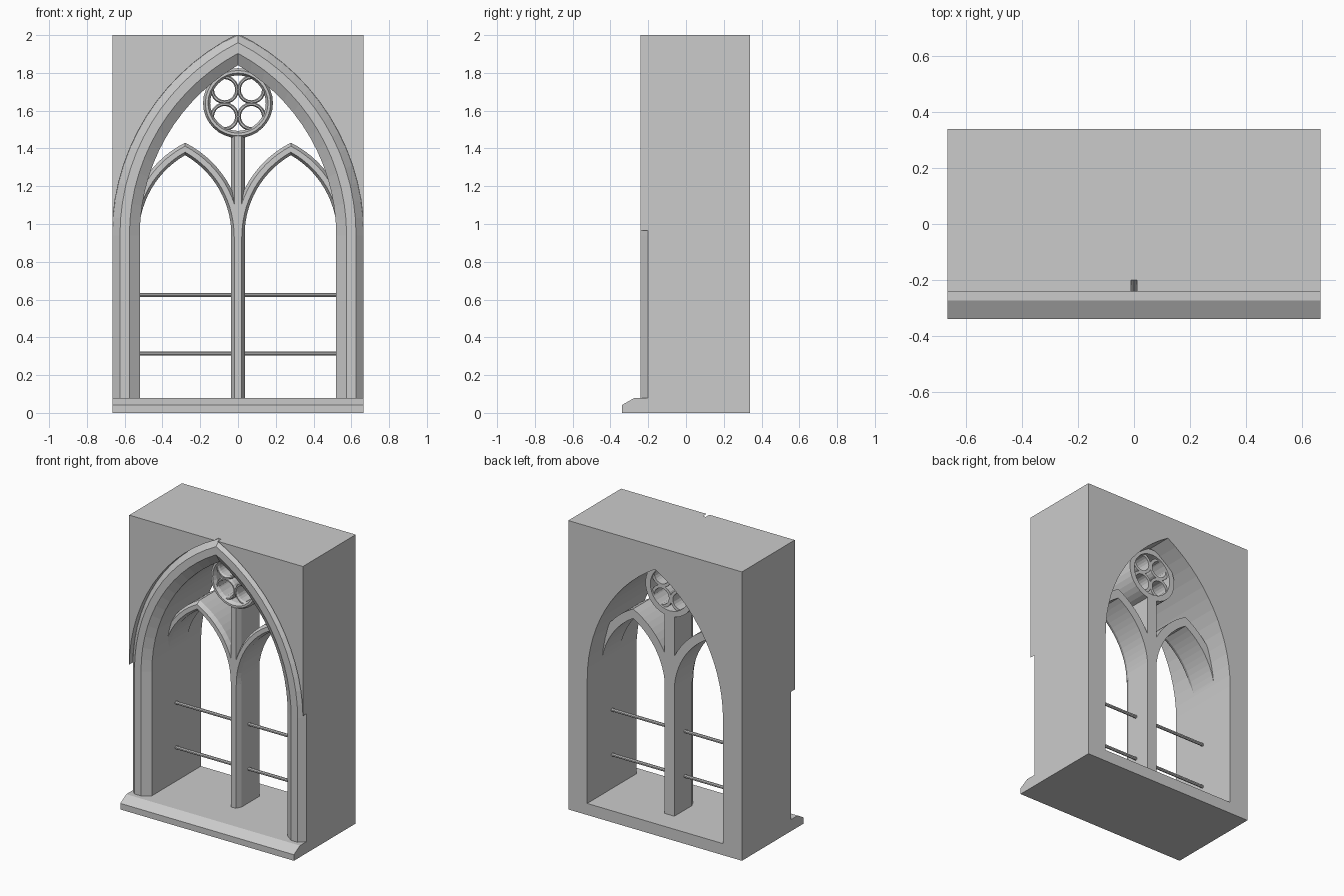
import bpy, bmesh, math

if "Cube" in bpy.data.objects:
    bpy.data.objects.remove(bpy.data.objects["Cube"])

SPRING = 0.94   # height where all arches begin to curve
SEG = 14        # facets per arch side


def make_object(name, bm):
    bmesh.ops.recalc_face_normals(bm, faces=bm.faces)
    me = bpy.data.meshes.new(name)
    bm.to_mesh(me)
    bm.free()
    ob = bpy.data.objects.new(name, me)
    bpy.context.collection.objects.link(ob)
    return ob


def loft(name, sections, closed=False):
    """Skin a list of equal cross-section loops, capping the ends unless closed."""
    bm = bmesh.new()
    rows = [[bm.verts.new(p) for p in s] for s in sections]
    n = len(rows[0])
    pairs = list(zip(rows, rows[1:])) + ([(rows[-1], rows[0])] if closed else [])
    for a, b in pairs:
        for i in range(n):
            j = (i + 1) % n
            bm.faces.new((a[i], a[j], b[j], b[i]))
    if not closed:
        bm.faces.new(rows[0])
        bm.faces.new(rows[-1])
    return make_object(name, bm)


def arch_path(cx, half, d, base):
    """Equilateral pointed arch (x, z) offset outward by d, left foot to right foot."""
    r = 2 * half + d
    top = math.acos(half / r)
    right = [(half + d, base)]
    for i in range(SEG + 1):
        a = top * i / SEG
        right.append((r * math.cos(a) - half, SPRING + r * math.sin(a)))
    right[-1] = (0, right[-1][1])
    left = [(-x, z) for x, z in right]
    return [(cx + x, z) for x, z in left + right[-2::-1]]


def arch_band(name, cx, half, profile, base, ztop=9):
    """Sweep a (offset, y) profile round a pointed arch."""
    paths = [arch_path(cx, half, d, base) for d, _ in profile]
    return loft(name, [[(p[k][0], y, min(p[k][1], ztop)) for p, (_, y) in zip(paths, profile)]
                       for k in range(len(paths[0]))])


def arch_solid(name, half, d, base, y0, y1):
    path = arch_path(0, half, d, base)
    return loft(name, [[(x, y, z) for x, z in path] for y in (y0, y1)])


def ring(name, cx, cz, profile, seg):
    """Revolve a (radius, y) profile round an axis along y."""
    secs = []
    for i in range(seg):
        a = 2 * math.pi * i / seg
        secs.append([(cx + r * math.cos(a), y, cz + r * math.sin(a)) for r, y in profile])
    return loft(name, secs, closed=True)


def cut(ob, cutter):
    cutter.hide_render = True
    m = ob.modifiers.new("cut", 'BOOLEAN')
    m.operation, m.solver, m.object = 'DIFFERENCE', 'EXACT', cutter
    bpy.context.view_layer.objects.active = ob
    bpy.ops.object.modifier_apply(modifier=m.name)
    bpy.data.objects.remove(cutter)


# sill with a sloped front edge, also the base of the wall
sill = [(-0.338, 0), (0.338, 0), (0.338, 0.08), (-0.272, 0.08), (-0.338, 0.042)]
loft("sill", [[(x, y, z) for y, z in sill] for x in (-0.665, 0.665)])

# wall block, recessed for the moulding and pierced by the opening
wall = loft("wall", [[(x, y, z) for x, y in
                      ((-0.665, -0.24), (0.665, -0.24), (0.665, 0.338), (-0.665, 0.338))]
                     for z in (0.08, 2.0)])
cut(wall, arch_solid("recess_cutter", 0.52, 0.146, 0.05, -0.4, -0.2))
cut(wall, arch_solid("opening_cutter", 0.52, 0.0, 0.05, -0.4, 0.5))

# chamfered moulding round the main arch
arch_band("main_arch_moulding", 0, 0.52,
          [(0.145, -0.2), (0.105, -0.24), (0.055, -0.24), (0, -0.2)], 0.08, 2.0)

# central mullion running up to the round window
mull = [(-0.037, 0.18), (-0.037, -0.012), (-0.018, -0.05),
        (0.018, -0.05), (0.037, -0.012), (0.037, 0.18)]
loft("mullion", [[(x, y, z) for x, y in mull] for z in (0.08, 1.465)])

# pair of smaller arches
for side, sx in (("left", -1), ("right", 1)):
    arch_band(side + "_light_arch", sx * 0.28, 0.245,
              [(0, 0.179), (0, -0.02), (0.014, -0.049), (0.042, -0.049),
               (0.058, -0.02), (0.058, 0.179)], 0.935)

# round window with four foils
ring("round_window_ring", 0, 1.64,
     [(0.185, 0.18), (0.185, -0.025), (0.173, -0.05), (0.159, -0.05),
      (0.147, -0.025), (0.147, 0.18)], 32)
for i, (sx, sz) in enumerate(((1, 1), (-1, 1), (-1, -1), (1, -1))):
    ring(f"foil_{i + 1}", sx * 0.071, 1.64 + sz * 0.071,
         [(0.076, 0.165), (0.076, -0.02), (0.070, -0.035), (0.062, -0.035),
          (0.056, -0.02), (0.056, 0.165)], 20)

# horizontal glazing bars
for i, z in enumerate((0.315, 0.625)):
    circ = [(0.065 + 0.011 * math.cos(math.pi * (k + 0.5) / 4),
             z + 0.011 * math.sin(math.pi * (k + 0.5) / 4)) for k in range(8)]
    loft(f"glazing_bar_{i + 1}", [[(x, y, zz) for y, zz in circ] for x in (-0.53, 0.53)])
